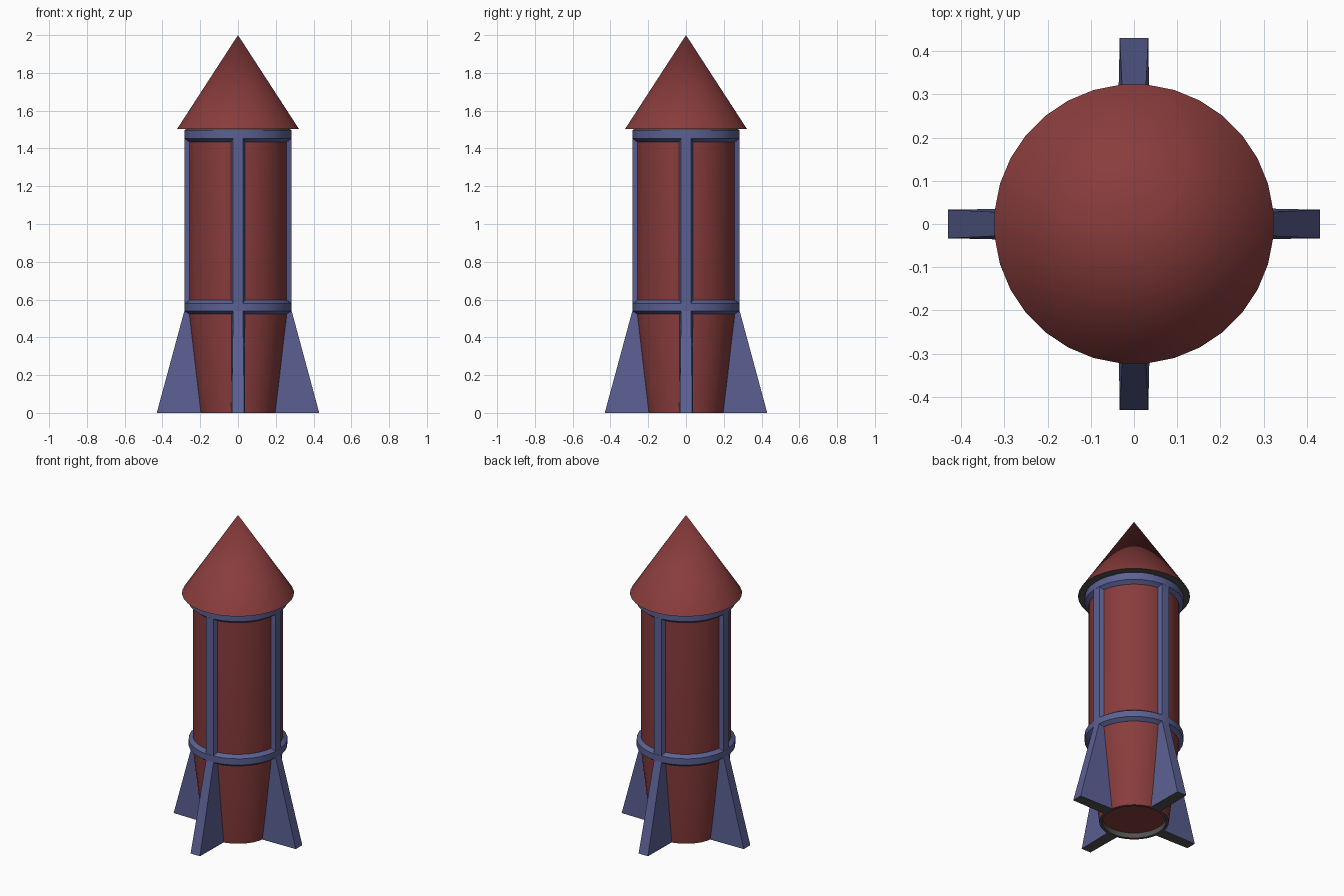
import bpy, bmesh, math
from mathutils import Matrix

if "Cube" in bpy.data.objects:
    bpy.data.objects.remove(bpy.data.objects["Cube"])

SIDES = 32
FIT = 1 / math.cos(math.pi / SIDES)   # radii below are measured to the flats


def material(name, rgb):
    m = bpy.data.materials.new(name)
    m.diffuse_color = (*rgb, 1)
    m.use_nodes = True
    m.node_tree.nodes["Principled BSDF"].inputs["Base Color"].default_value = m.diffuse_color
    return m


RED = material("dull red", (0.25, 0.045, 0.045))
BLUE = material("slate blue", (0.105, 0.118, 0.29))
GREY = material("dark grey", (0.085, 0.082, 0.078))


def finish(name, bm, mats, rule=None):
    bmesh.ops.recalc_face_normals(bm, faces=bm.faces)
    for f in bm.faces:
        f.material_index = rule(f) if rule else 0
    me = bpy.data.meshes.new(name)
    bm.to_mesh(me)
    bm.free()
    for m in mats:
        me.materials.append(m)
    ob = bpy.data.objects.new(name, me)
    bpy.context.collection.objects.link(ob)
    bpy.ops.object.select_all(action='DESELECT')
    ob.select_set(True)
    bpy.context.view_layer.objects.active = ob
    bpy.ops.object.shade_smooth_by_angle(angle=math.radians(25))
    return ob


def lathe(name, profile, mats, rule=None, closed=False):
    """Revolve (radius, z) points around the z axis, with flats on the axes."""
    bm = bmesh.new()
    rings = []
    for r, z in profile:
        if r == 0:
            rings.append([bm.verts.new((0, 0, z))] * SIDES)
            continue
        ring = []
        for i in range(SIDES):
            a = 2 * math.pi * (i + 0.5) / SIDES
            ring.append(bm.verts.new((r * FIT * math.cos(a), r * FIT * math.sin(a), z)))
        rings.append(ring)
    pairs = list(zip(rings, rings[1:])) + ([(rings[-1], rings[0])] if closed else [])
    for a, b in pairs:
        for i in range(SIDES):
            j = (i + 1) % SIDES
            corners = list(dict.fromkeys((a[i], a[j], b[j], b[i])))
            bm.faces.new(corners)
    return finish(name, bm, mats, rule)


def four_wedges(name, sections, mats, rule=None):
    """Tapered bars on the four sides; section = (inner r, outer r, inner half width, outer half width, z)."""
    for k in range(4):
        bm = bmesh.new()
        loops = [[bm.verts.new(p) for p in ((ri, -wi, z), (ro, -wo, z), (ro, wo, z), (ri, wi, z))]
                 for ri, ro, wi, wo, z in sections]
        low, high = loops
        bm.faces.new(low)
        bm.faces.new(high)
        for i in range(4):
            j = (i + 1) % 4
            bm.faces.new((low[i], low[j], high[j], high[i]))
        bmesh.ops.transform(bm, matrix=Matrix.Rotation(k * math.pi / 2, 4, 'Z'), verts=bm.verts)
        finish(f"{name}_{k + 1}", bm, mats, rule)


# Hull with a tapered tail, grey nozzle rim and recessed red floor
def hull_rule(f):
    c = f.calc_center_median()
    low_rim = c.z < 0.02 and math.hypot(c.x, c.y) < 0.195
    return 1 if low_rim or c.z > 1.49 else 0


lathe("hull", [(0, 0.033), (0.183, 0.033), (0.183, 0), (0.2, 0), (0.26, 0.525),
               (0.26, 1.48), (0.277, 1.495), (0.277, 1.52), (0, 1.52)], [RED, GREY], hull_rule)

# Nose cone with a grey underside
lathe("nose_cone", [(0, 1.504), (0.322, 1.504), (0, 2.0)], [RED, GREY],
      lambda f: 1 if f.normal.z < -0.5 else 0)

# Bevelled hoops
lathe("lower_hoop", [(0.25, 0.523), (0.26, 0.523), (0.284, 0.54), (0.284, 0.58),
                     (0.26, 0.597), (0.25, 0.597)], [BLUE], closed=True)
lathe("upper_hoop", [(0.25, 1.435), (0.26, 1.435), (0.284, 1.453), (0.284, 1.497),
                     (0.25, 1.497)], [BLUE], closed=True)

# Vertical ribs between the hoops
four_wedges("rib", [(0.25, 0.2835, 0.04, 0.026, 0.55), (0.25, 0.2835, 0.04, 0.026, 1.485)], [BLUE])

# Tail fins with grey soles
four_wedges("fin", [(0.187, 0.43, 0.037, 0.033, 0.0), (0.25, 0.284, 0.037, 0.026, 0.54)],
            [BLUE, GREY], lambda f: 1 if f.normal.z < -0.9 else 0)
